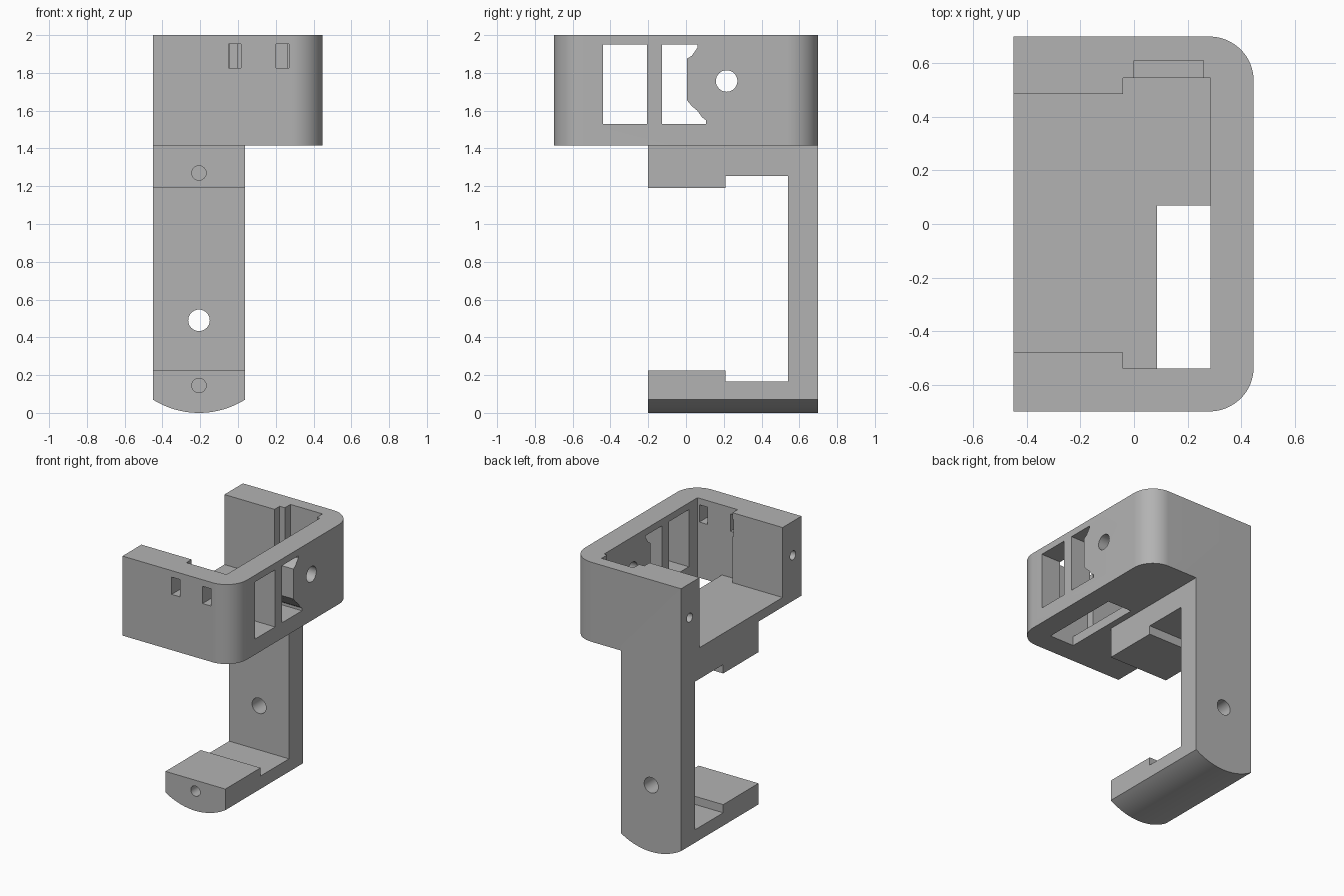
import bpy, bmesh, math
from mathutils import Vector

cube = bpy.data.objects.get("Cube")
if cube:
    bpy.data.objects.remove(cube, do_unlink=True)

grey = bpy.data.materials.new("matte_grey")
grey.use_nodes = True
COLOUR = (0.45, 0.45, 0.45, 1)
grey.diffuse_color = COLOUR
grey.node_tree.nodes["Principled BSDF"].inputs["Base Color"].default_value = COLOUR


def prism(name, outline, axis, lo, hi):
    """Extrude a 2D outline along an axis; outline pairs are the other two axes in order."""
    def place(p, d):
        v = list(p)
        v.insert("xyz".index(axis), d)
        return Vector(v)
    bm = bmesh.new()
    face = bm.faces.new([bm.verts.new(place(p, lo)) for p in outline])
    out = bmesh.ops.extrude_face_region(bm, geom=[face])
    move = place((0, 0), hi - lo)
    bmesh.ops.translate(bm, vec=move, verts=[g for g in out["geom"] if isinstance(g, bmesh.types.BMVert)])
    bmesh.ops.recalc_face_normals(bm, faces=bm.faces)
    mesh = bpy.data.meshes.new(name)
    bm.to_mesh(mesh)
    bm.free()
    mesh.materials.append(grey)
    obj = bpy.data.objects.new(name, mesh)
    bpy.context.collection.objects.link(obj)
    return obj


def rect(a0, a1, b0, b1):
    return [(a0, b0), (a1, b0), (a1, b1), (a0, b1)]


def arc(cx, cy, r, start, end, n):
    angles = [math.radians(start + (end - start) * i / n) for i in range(n + 1)]
    return [(cx + r * math.cos(a), cy + r * math.sin(a)) for a in angles]


def circle(cx, cy, r):
    return arc(cx, cy, r, 0, 360, 32)[:-1]


def combine(target, tool, operation="DIFFERENCE"):
    mod = target.modifiers.new(operation.lower(), "BOOLEAN")
    mod.operation, mod.solver, mod.object = operation, "EXACT", tool
    bpy.context.view_layer.objects.active = target
    bpy.ops.object.modifier_apply(modifier=mod.name)
    bpy.data.objects.remove(tool, do_unlink=True)


def cut(target, outline, axis, lo, hi):
    combine(target, prism("cutter", outline, axis, lo, hi))


# Tray with two rounded corners
R = 0.165
outer = [(-0.45, -0.7)] + arc(0.447 - R, -0.7 + R, R, -90, 0, 16)
outer += arc(0.447 - R, 0.7 - R, R, 0, 90, 16) + [(-0.45, 0.7)]
holder = prism("clip_holder", outer, "z", 1.415, 2)

# C-shaped bracket below the tray, with a rounded underside
bracket_side = [(-0.2, -0.05), (0.7, -0.05), (0.7, 1.45), (-0.2, 1.45), (-0.2, 1.19), (0.21, 1.19),
                (0.21, 1.255), (0.54, 1.255), (0.54, 0.165), (0.21, 0.165), (0.21, 0.225), (-0.2, 0.225)]
bracket = prism("bracket", bracket_side, "x", -0.45, 0.037)
MID, HALF, SAG = -0.2065, 0.2435, 0.07
radius = (HALF ** 2 + SAG ** 2) / (2 * SAG)
sweep = math.degrees(math.asin(HALF / radius))
underside = arc(MID, radius, radius, -90 - sweep, -90 + sweep, 24)
underside += [(0.037, 1.6), (-0.45, 1.6)]
combine(bracket, prism("underside", underside, "y", -1, 1), "INTERSECT")
combine(holder, bracket, "UNION")

# Tray cavity, open on one side, and the hole through its floor
cavity = [(-0.6, -0.48), (-0.042, -0.48), (-0.042, -0.54), (0.285, -0.54),
          (0.285, 0.545), (-0.042, 0.545), (-0.042, 0.485), (-0.6, 0.485)]
cut(holder, cavity, "z", 1.485, 2.2)
cut(holder, rect(0.085, 0.285, -0.54, 0.07), "z", 1.3, 1.6)
cut(holder, rect(0, 0.26, 0.5, 0.61), "z", 1.53, 2.2)

# Side windows and round port
cut(holder, rect(-0.44, -0.207, 1.53, 1.95), "x", 0.2, 0.6)
stepped = [(-0.127, 1.53), (0.105, 1.53), (0.105, 1.55), (0.085, 1.565), (0.06, 1.6), (0.03, 1.625),
           (0.005, 1.655), (0.005, 1.875), (0.03, 1.89), (0.062, 1.935), (0.062, 1.95), (-0.127, 1.95)]
cut(holder, stepped, "x", 0.2, 0.6)
cut(holder, circle(0.215, 1.757, 0.057), "x", 0.2, 0.6)

# Small strap slots in the front wall
for x in (-0.05, 0.202):
    cut(holder, rect(x, x + 0.067, 1.825, 1.952), "y", -0.9, -0.4)

# Screw holes in the wall ends, bracket tips and post
for y in (-0.6, 0.6):
    cut(holder, circle(y, 1.75, 0.033), "x", -0.6, -0.2)
for z in (0.145, 1.27):
    cut(holder, circle(MID, z, 0.038), "y", -0.4, 0.1)
cut(holder, circle(MID, 0.49, 0.057), "y", 0.4, 0.9)

bpy.ops.object.select_all(action="DESELECT")
holder.select_set(True)
bpy.context.view_layer.objects.active = holder
bpy.ops.object.shade_smooth_by_angle(angle=math.radians(30))
